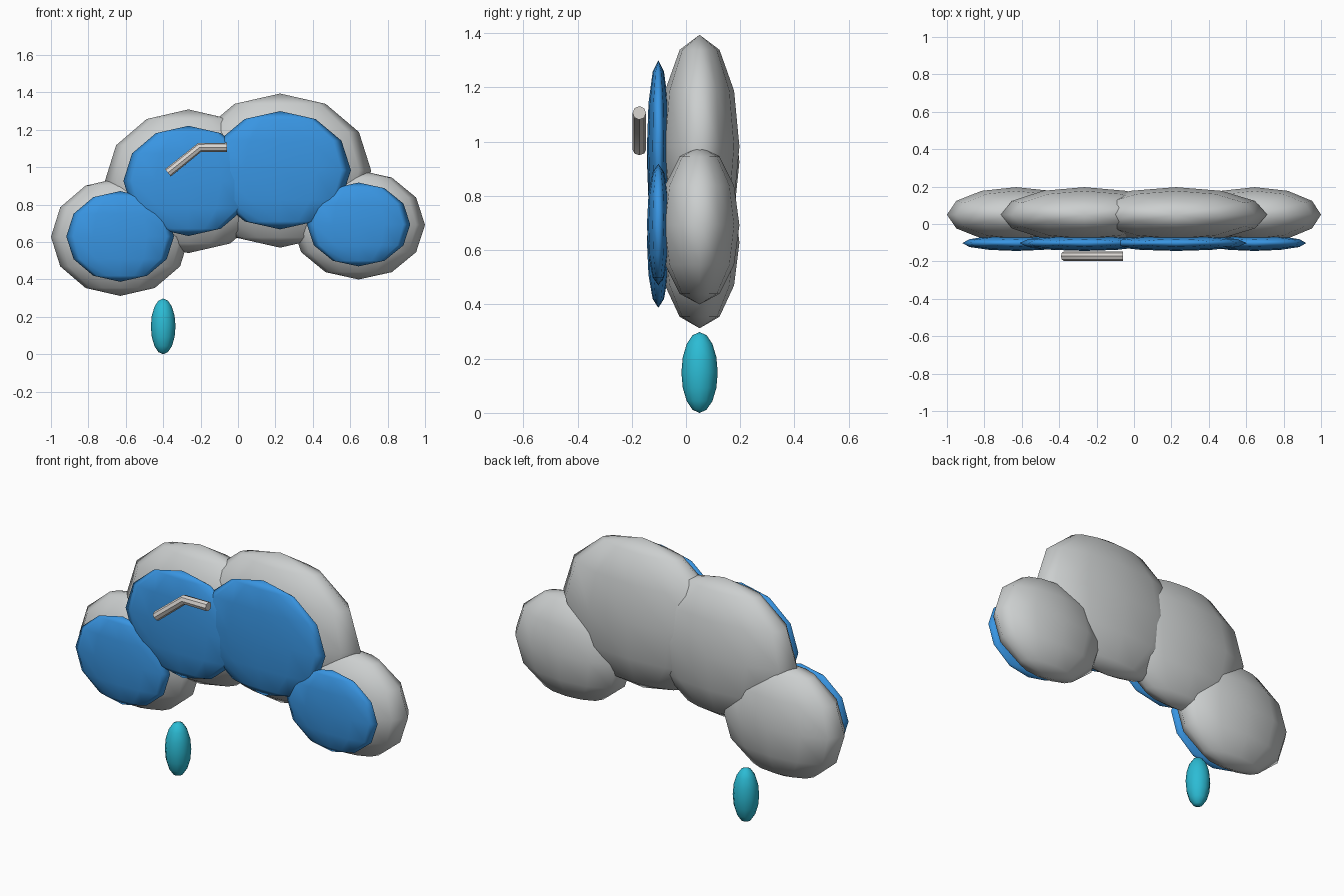
import bpy, math

if "Cube" in bpy.data.objects:
    bpy.data.objects.remove(bpy.data.objects["Cube"])


def material(name, rgb):
    m = bpy.data.materials.new(name)
    m.diffuse_color = (*rgb, 1)
    m.use_nodes = True
    m.node_tree.nodes["Principled BSDF"].inputs["Base Color"].default_value = m.diffuse_color
    return m


grey = material("cloud_grey", (0.60, 0.62, 0.62))
blue = material("sky_blue", (0.04, 0.30, 0.76))
teal = material("drop_teal", (0.025, 0.50, 0.66))
pale = material("pale_rod", (0.70, 0.67, 0.64))


def ellipsoid(name, centre, radii, mat, segments=12, rings=6):
    bpy.ops.mesh.primitive_uv_sphere_add(segments=segments, ring_count=rings, location=centre)
    ob = bpy.context.object
    ob.name = name
    ob.scale = radii
    bpy.ops.object.transform_apply(location=False, rotation=False, scale=True)
    bpy.ops.object.shade_smooth()
    ob.data.materials.append(mat)
    return ob


# Cloud puffs: grey body lobes with thin blue face lobes in front
# (name, x, z, half width, half height)
puffs = [
    ("left", -0.63, 0.628, 0.37, 0.316),
    ("middle_left", -0.265, 0.925, 0.447, 0.384),
    ("middle_right", 0.225, 0.982, 0.487, 0.412),
    ("right", 0.645, 0.692, 0.355, 0.292),
]
for name, x, z, rx, rz in puffs:
    ellipsoid(name + "_puff", (x, 0.05, z), (rx, 0.147, rz), grey)
    ellipsoid(name + "_face", (x, -0.102, z + 0.002),
              (rx * 0.778, 0.042, rz * 0.767), blue)

# Falling drop
ellipsoid("drop", (-0.40, 0.05, 0.149), (0.066, 0.067, 0.149), teal, 12, 8)

# Bent rod on the face
curve = bpy.data.curves.new("bent_rod", 'CURVE')
curve.dimensions = '3D'
curve.bevel_depth = 0.025
curve.bevel_resolution = 2
curve.use_fill_caps = True
spline = curve.splines.new('POLY')
spline.points.add(2)
for p, (x, z) in zip(spline.points, [(-0.375, 0.97), (-0.205, 1.106), (-0.06, 1.106)]):
    p.co = (x, -0.172, z, 1)
rod = bpy.data.objects.new("bent_rod", curve)
bpy.context.collection.objects.link(rod)
curve.materials.append(pale)
bpy.ops.object.select_all(action='DESELECT')
rod.select_set(True)
bpy.context.view_layer.objects.active = rod
bpy.ops.object.convert(target='MESH')
bpy.ops.object.shade_smooth_by_angle(angle=math.radians(40))
